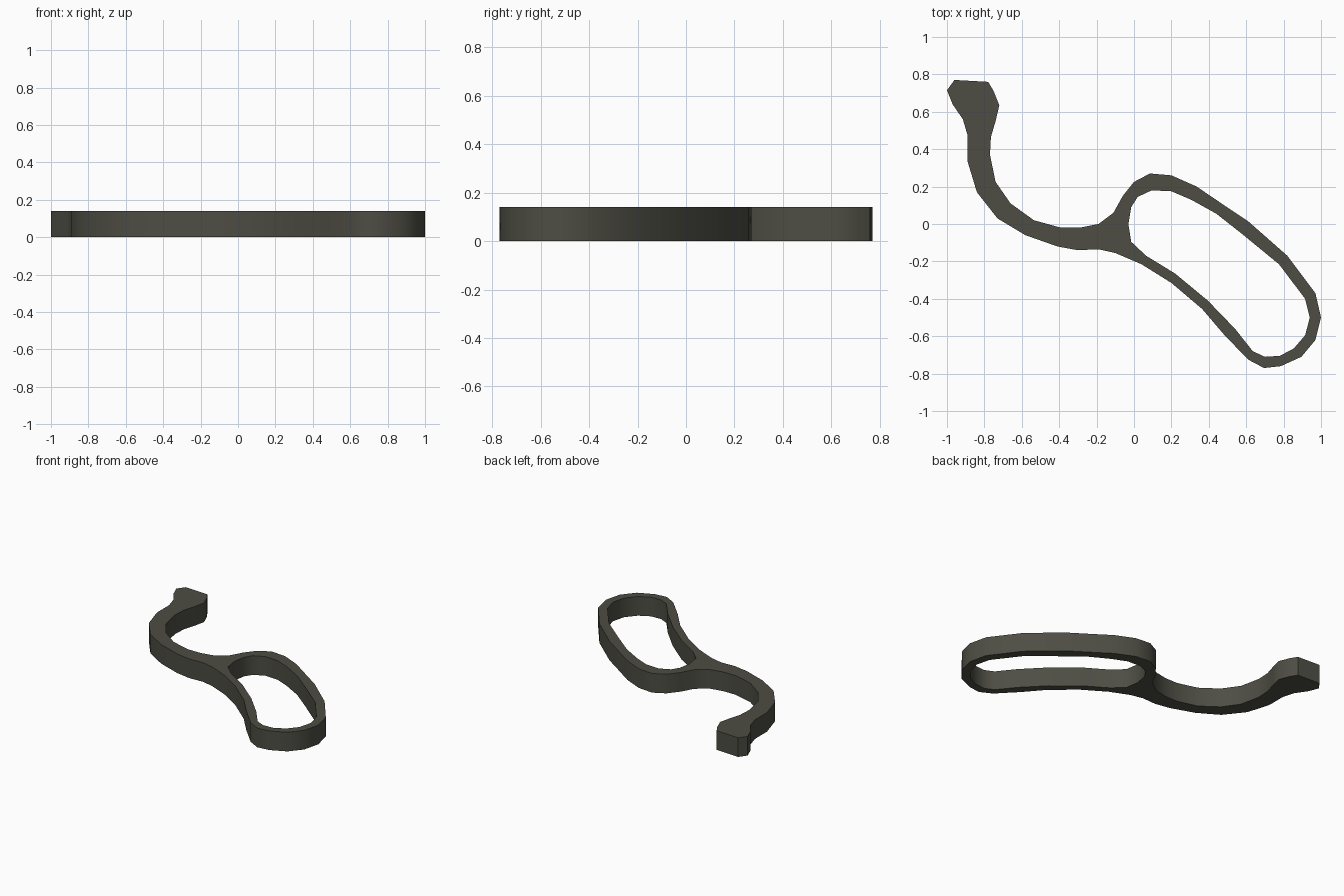
import bpy
import math

if "Cube" in bpy.data.objects:
    bpy.data.objects.remove(bpy.data.objects["Cube"])

HEIGHT = 0.14

# Outer silhouette: flared tip, curved stem, long loop
outline = [
    (-.96, .77), (-.78, .76), (-.75, .71), (-.72, .635), (-.74, .55),
    (-.765, .465), (-.77, .37), (-.74, .225), (-.66, .11), (-.535, .02),
    (-.39, -.02), (-.29, -.02), (-.19, 0), (-.11, .06), (-.06, .15),
    (0, .225), (.085, .27), (.20, .26), (.335, .20), (.475, .105),
    (.61, .015), (.82, -.17), (.97, -.37), (1, -.50), (.97, -.62),
    (.895, -.71), (.785, -.76), (.695, -.77), (.61, -.725), (.48, -.59),
    (.365, -.455), (.20, -.315), (.04, -.215), (-.10, -.155), (-.19, -.135),
    (-.30, -.14), (-.41, -.12), (-.58, -.06), (-.73, .03), (-.84, .17),
    (-.89, .335), (-.89, .475), (-.915, .56), (-.97, .64), (-1, .715),
]

# Opening inside the loop
opening = [
    (-.03, 0), (-.015, .09), (.02, .145), (.095, .18), (.20, .175),
    (.305, .13), (.44, .055), (.58, -.055), (.775, -.215), (.915, -.40),
    (.94, -.50), (.915, -.595), (.855, -.665), (.78, -.705), (.70, -.71),
    (.635, -.68), (.54, -.56), (.395, -.41), (.22, -.265), (.065, -.17),
    (-.015, -.095),
]


def add_loop(curve, points):
    spline = curve.splines.new('POLY')
    spline.points.add(len(points) - 1)
    for p, (x, y) in zip(spline.points, points):
        p.co = (x, y, 0, 1)
    spline.use_cyclic_u = True


# Flat filled curve, extruded to the full thickness
curve = bpy.data.curves.new("looped_hook", 'CURVE')
curve.dimensions = '2D'
curve.fill_mode = 'BOTH'
curve.extrude = HEIGHT / 2
add_loop(curve, outline)
add_loop(curve, opening)
hook = bpy.data.objects.new("looped_hook", curve)
hook.location.z = HEIGHT / 2
bpy.context.collection.objects.link(hook)

# Turn into a mesh, weld caps to walls, smooth the side walls
bpy.context.view_layer.objects.active = hook
hook.select_set(True)
bpy.ops.object.convert(target='MESH')
bpy.ops.object.mode_set(mode='EDIT')
bpy.ops.mesh.select_all(action='SELECT')
bpy.ops.mesh.remove_doubles(threshold=0.0005)
bpy.ops.mesh.normals_make_consistent(inside=False)
bpy.ops.object.mode_set(mode='OBJECT')
bpy.ops.object.shade_smooth_by_angle(angle=math.radians(40))

# Material: dark olive grey
mat = bpy.data.materials.new("dark_olive")
mat.diffuse_color = (0.075, 0.075, 0.058, 1)
mat.use_nodes = True
mat.node_tree.nodes["Principled BSDF"].inputs["Base Color"].default_value = mat.diffuse_color
hook.data.materials.clear()
hook.data.materials.append(mat)
